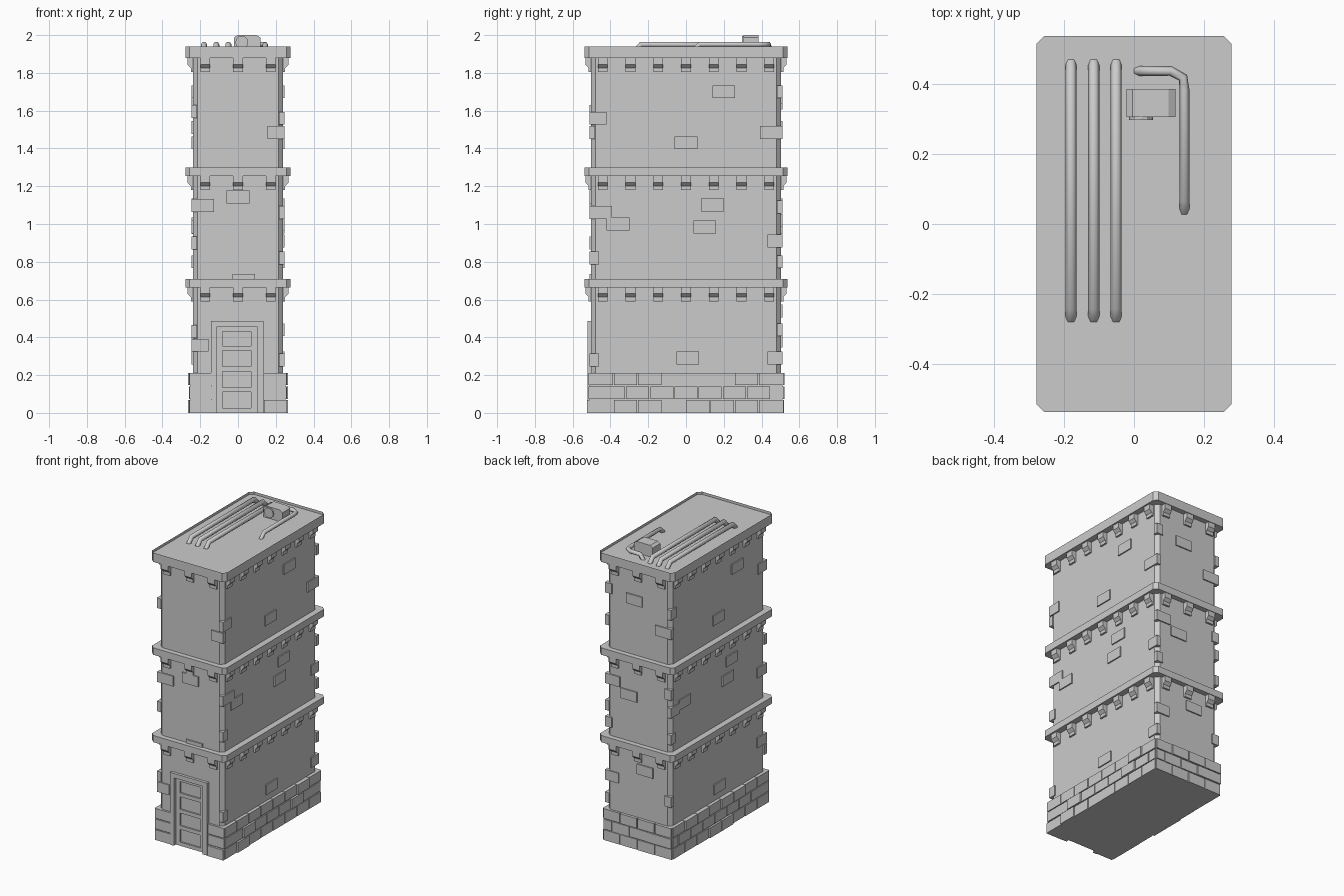
import bpy, bmesh, random
from math import radians
from mathutils import Matrix, Vector

if "Cube" in bpy.data.objects:
    bpy.data.objects.remove(bpy.data.objects["Cube"])

random.seed(4)
WX, WY = 0.238, 0.503      # wall half sizes


def finish(name, bm):
    bmesh.ops.recalc_face_normals(bm, faces=bm.faces)
    me = bpy.data.meshes.new(name)
    bm.to_mesh(me)
    bm.free()
    ob = bpy.data.objects.new(name, me)
    bpy.context.collection.objects.link(ob)
    return ob


def outline(hx, hy, c):
    return [(hx - c, -hy), (hx, -hy + c), (hx, hy - c), (hx - c, hy),
            (-hx + c, hy), (-hx, hy - c), (-hx, -hy + c), (-hx + c, -hy)]


def prism(bm, pts, z0, z1):
    lo = [bm.verts.new((x, y, z0)) for x, y in pts]
    hi = [bm.verts.new((x, y, z1)) for x, y in pts]
    n = len(pts)
    bm.faces.new(lo[::-1])
    bm.faces.new(hi)
    for i in range(n):
        bm.faces.new((lo[i], lo[(i + 1) % n], hi[(i + 1) % n], hi[i]))


def box(bm, x0, x1, y0, y1, z0, z1):
    prism(bm, [(x0, y0), (x1, y0), (x1, y1), (x0, y1)], z0, z1)


def tube(name, pts, r=0.016):
    cu = bpy.data.curves.new(name, 'CURVE')
    cu.dimensions = '3D'
    cu.bevel_depth = r
    cu.bevel_resolution = 1
    cu.use_fill_caps = True
    sp = cu.splines.new('POLY')
    sp.points.add(len(pts) - 1)
    for p, co in zip(sp.points, pts):
        p.co = (*co, 1)
    ob = bpy.data.objects.new(name, cu)
    bpy.context.collection.objects.link(ob)


# main walls with chamfered corners and a doorway recess
bm = bmesh.new()
prism(bm, outline(WX, WY, 0.024), 0, 1.90)
walls = finish("walls", bm)
bm = bmesh.new()
box(bm, -0.112, 0.1, -0.6, -0.485, -0.1, 0.457)
cutter = finish("doorway_cutter", bm)
cutter.hide_render = True
cutter.hide_set(True)
mod = walls.modifiers.new("doorway", 'BOOLEAN')
mod.object = cutter
mod.operation = 'DIFFERENCE'
mod.solver = 'EXACT'

# floor ledges
for i, (z0, z1) in enumerate([(0.665, 0.71), (1.253, 1.30)]):
    bm = bmesh.new()
    prism(bm, outline(0.279, 0.537, 0.023), z0, z1)
    finish(f"floor_ledge_{i + 1}", bm)

# roof slab with raised rim
bm = bmesh.new()
prism(bm, outline(0.279, 0.537, 0.023), 1.878, 1.94)
bm.faces.ensure_lookup_table()
top = max(bm.faces, key=lambda f: f.calc_center_median().z)
bmesh.ops.inset_region(bm, faces=[top], thickness=0.022)
bmesh.ops.translate(bm, verts=top.verts[:], vec=(0, 0, -0.018))
finish("roof_slab", bm)

# stepped corbels under every ledge
bm = bmesh.new()
PROFILE = [(-0.01, 0), (0.03, 0), (0.03, -0.034), (0.012, -0.052),
           (0.012, -0.074), (-0.01, -0.074)]      # outward, down


def corbel(pos, out, z):
    side = Vector((-out.y, out.x, 0))
    rings = []
    for s in (-0.026, 0.026):
        rings.append([bm.verts.new(pos + out * d + side * s + Vector((0, 0, z + h)))
                      for d, h in PROFILE])
    n = len(PROFILE)
    bm.faces.new(rings[0])
    bm.faces.new(rings[1][::-1])
    for i in range(n):
        j = (i + 1) % n
        bm.faces.new((rings[0][i], rings[0][j], rings[1][j], rings[1][i]))


for z in (0.665, 1.253, 1.878):
    for s in (-1, 1):
        for k in range(-1, 2):
            corbel(Vector((k * 0.173, s * WY, 0)), Vector((0, s, 0)), z)
        for k in range(-3, 4):
            corbel(Vector((s * WX, k * 0.147, 0)), Vector((s, 0, 0)), z)
finish("corbels", bm)

# scattered wall bricks: centre along wall, height
bm = bmesh.new()
P = 0.008
for s in (-1, 1):
    for y, z in [(0.2, 1.7), (0, 1.43), (0.14, 1.1), (0.1, 0.985), (-0.36, 1.0),
                 (0.01, 0.29)]:
        box(bm, *sorted((s * (WX - 0.02), s * (WX + P))),
            s * y - 0.06, s * y + 0.06, z - 0.034, z + 0.034)
for x, z in [(0, 1.143), (0.03, 0.70)]:
    box(bm, x - 0.06, x + 0.06, -WY - P, -WY + 0.02, z - 0.034, z + 0.034)
for x, z in [(0.03, 1.67), (0.07, 1.02), (-0.05, 0.54)]:
    box(bm, x - 0.06, x + 0.06, WY - 0.02, WY + P, z - 0.034, z + 0.034)
finish("wall_bricks", bm)

# corner bricks: height, length along x, length along y
bm = bmesh.new()
CORNERS = {
    (-1, -1): [(1.595, .03, .09), (1.098, .12, .03), (0.90, .03, .1), (0.358, .09, .03),
               (0.43, .03, .1)],
    (1, -1): [(1.485, .09, .03), (1.56, .03, .09), (1.06, .03, .12), (0.82, .03, .05),
              (0.28, .03, .05)],
    (1, 1): [(1.485, .03, .12), (1.70, .05, .03), (1.09, .11, .03), (0.91, .03, .08),
             (0.80, .05, .03), (0.44, .10, .03), (0.29, .03, .08)],
    (-1, 1): [(1.51, .12, .03), (1.64, .03, .06), (1.10, .05, .03), (0.98, .03, .09),
              (0.80, .03, .05), (0.38, .05, .03)],
}
for (sx, sy), rows in CORNERS.items():
    for z, lx, ly in rows:
        xs = sorted((sx * (WX + P), sx * (WX + P - lx)))
        ys = sorted((sy * (WY + P), sy * (WY + P - ly)))
        box(bm, *xs, *ys, z - 0.034, z + 0.034)
finish("corner_bricks", bm)

# plinth core, split around the door
bm = bmesh.new()
box(bm, -0.252, 0.252, -0.48, 0.51, 0, 0.21)
box(bm, -0.252, -0.14, -0.51, -0.48, 0, 0.21)
box(bm, 0.135, 0.252, -0.51, -0.48, 0, 0.21)
finish("plinth_core", bm)

# plinth brick courses
bm = bmesh.new()
H = 0.0717
for row in range(3):
    z0, z1 = row * H + (0.003 if row else 0), (row + 1) * H - 0.003
    for s in (-1, 1):
        cuts = [-0.512] + [-0.512 + (k + 0.5 * (row % 2)) * 0.128
                           for k in range(1, 8)] + [0.512]
        for a, b in zip(cuts, cuts[1:]):
            o = 0.258 + random.choice((0, 0.002, 0.002, 0.008))
            box(bm, *sorted((s * 0.23, s * o)), a + 0.003, b - 0.003, z0, z1)
    cuts = [-0.256] + [c + 0.06 * (row % 2) for c in (-0.13, 0, 0.13)] + [0.256]
    for a, b in zip(cuts, cuts[1:]):
        o = 0.516 + random.choice((0, 0.002, 0.006))
        box(bm, a + 0.003, b - 0.003, 0.48, o, z0, z1)
    box(bm, -0.257, -0.143, -0.517, -0.49, z0, z1)
    o = 0.524 if row == 0 else 0.517
    box(bm, 0.138, 0.257, -o, -0.49, z0, z1)
finish("plinth_bricks", bm)

# door frame
bm = bmesh.new()
box(bm, -0.142, -0.112, -0.522, -0.48, 0, 0.487)
box(bm, 0.1, 0.136, -0.522, -0.48, 0, 0.487)
box(bm, -0.112, 0.1, -0.522, -0.48, 0.457, 0.487)
finish("door_frame", bm)

# door leaf with stiles and rails
bm = bmesh.new()
box(bm, -0.112, 0.1, -0.49, -0.478, 0, 0.457)
for x in (-0.112, 0.07):
    box(bm, x, x + 0.03, -0.5, -0.488, 0, 0.457)
for z in (0, 0.11, 0.22, 0.33, 0.432):
    box(bm, -0.082, 0.07, -0.5, -0.488, z, z + 0.025)
finish("door", bm)

# roof pipes dipping into the deck
ZP = 1.951
for i, x in enumerate((-0.18, -0.115, -0.051)):
    tube(f"roof_pipe_{i + 1}", [(x, -0.27, 1.915), (x, -0.238, ZP),
                                (x, 0.428, ZP), (x, 0.46, 1.915)])
tube("bent_roof_pipe", [(0.01, 0.437, 1.915), (0.035, 0.437, ZP), (0.105, 0.437, ZP),
                        (0.14, 0.418, ZP), (0.144, 0.385, ZP), (0.144, 0.07, ZP),
                        (0.144, 0.036, 1.915)], 0.014)

# roof vent unit with chamfered ends
bm = bmesh.new()
sec = [(-0.022, 1.92), (0.118, 1.92), (0.118, 1.987), (0.098, 2.0), (-0.004, 2.0),
       (-0.022, 1.987)]
prism(bm, sec, -0.385, -0.305)
bmesh.ops.transform(bm, verts=bm.verts[:], matrix=Matrix.Rotation(radians(90), 4, 'X'))
for v in bm.verts:      # stand the section upright
    v.co.y, v.co.z = abs(v.co.y), abs(v.co.z)
    v.co.y = min(max(v.co.y, 0.305), 0.385)
finish("vent_unit", bm).data.transform(Matrix.Identity(4))

# round fan on the vent front
bm = bmesh.new()
bmesh.ops.create_cone(bm, cap_ends=True, segments=12, radius1=0.034, radius2=0.034,
                      depth=0.02,
                      matrix=Matrix.Translation((0.02, 0.307, 1.962))
                      @ Matrix.Rotation(radians(90), 4, 'X'))
finish("vent_fan", bm)
